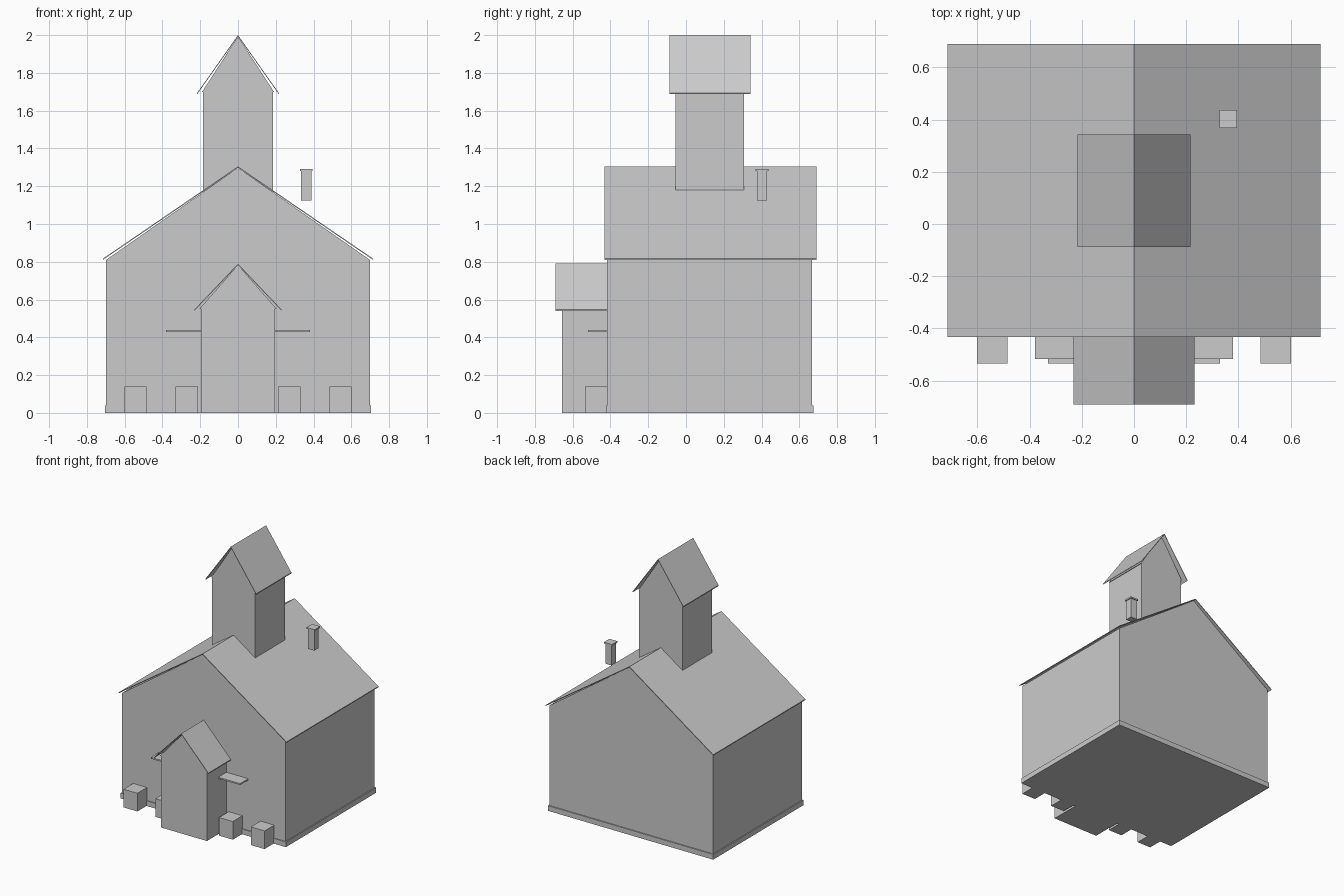
import bpy

if "Cube" in bpy.data.objects:
    bpy.data.objects.remove(bpy.data.objects["Cube"])

grey = bpy.data.materials.new("light grey")
grey.diffuse_color = (0.6, 0.6, 0.6, 1)
grey.use_nodes = True
grey.node_tree.nodes["Principled BSDF"].inputs["Base Color"].default_value = grey.diffuse_color


def extrude(name, profile, y0, y1):
    """Solid made by running an x-z outline (counter-clockwise from the front) from y0 to y1."""
    n = len(profile)
    verts = [(x, y, z) for y in (y0, y1) for x, z in profile]
    faces = [tuple(range(n)), tuple(reversed(range(n, 2 * n)))]
    faces += [(i, i + n, (i + 1) % n + n, (i + 1) % n) for i in range(n)]
    mesh = bpy.data.meshes.new(name)
    mesh.from_pydata(verts, [], faces)
    mesh.materials.append(grey)
    obj = bpy.data.objects.new(name, mesh)
    bpy.context.collection.objects.link(obj)
    return obj


def box(name, x0, x1, y0, y1, z0, z1):
    return extrude(name, [(x0, z0), (x1, z0), (x1, z1), (x0, z1)], y0, y1)


def gable(name, half, eave, apex, y0, y1):
    return extrude(name, [(-half, eave), (half, eave), (0, apex)], y0, y1)


def roof(name, half, eave, apex, y0, y1, t=0.007):
    """Thin folded roof sheet."""
    return extrude(name, [(-half, eave - t), (0, apex - t), (half, eave - t),
                          (half, eave), (0, apex), (-half, eave)], y0, y1)


# Main hall: walls with gable ends, plinth and roof
extrude("hall_walls", [(-0.698, 0), (0.698, 0), (0.698, 0.81), (0, 1.298), (-0.698, 0.81)],
        -0.418, 0.668)
box("plinth", -0.705, 0.705, -0.424, 0.676, 0, 0.04)
roof("hall_roof", 0.715, 0.817, 1.305, -0.432, 0.69)

# Bell tower
box("tower_walls", -0.185, 0.185, -0.055, 0.307, 1.1, 1.7)
gable("tower_gable", 0.19, 1.7, 1.993, -0.055, 0.307)
roof("tower_roof", 0.216, 1.694, 2.0, -0.088, 0.342)

# Entrance porch
box("porch_walls", -0.195, 0.195, -0.657, -0.41, 0, 0.55)
gable("porch_gable", 0.205, 0.55, 0.783, -0.657, -0.41)
roof("porch_roof", 0.231, 0.547, 0.79, -0.692, -0.41)

# Awnings and planters on both sides of the porch
for side, s in (("left", -1), ("right", 1)):
    def pair(name, a, b, *rest):
        box(f"{side}_{name}", min(s * a, s * b), max(s * a, s * b), *rest)
    pair("awning", 0.19, 0.38, -0.518, -0.41, 0.428, 0.439)
    pair("inner_planter", 0.213, 0.33, -0.535, -0.41, 0, 0.14)
    pair("outer_planter", 0.484, 0.601, -0.535, -0.41, 0, 0.14)

# Chimney
box("chimney_shaft", 0.334, 0.388, 0.375, 0.429, 1.125, 1.28)
box("chimney_cap", 0.327, 0.395, 0.368, 0.436, 1.28, 1.291)
